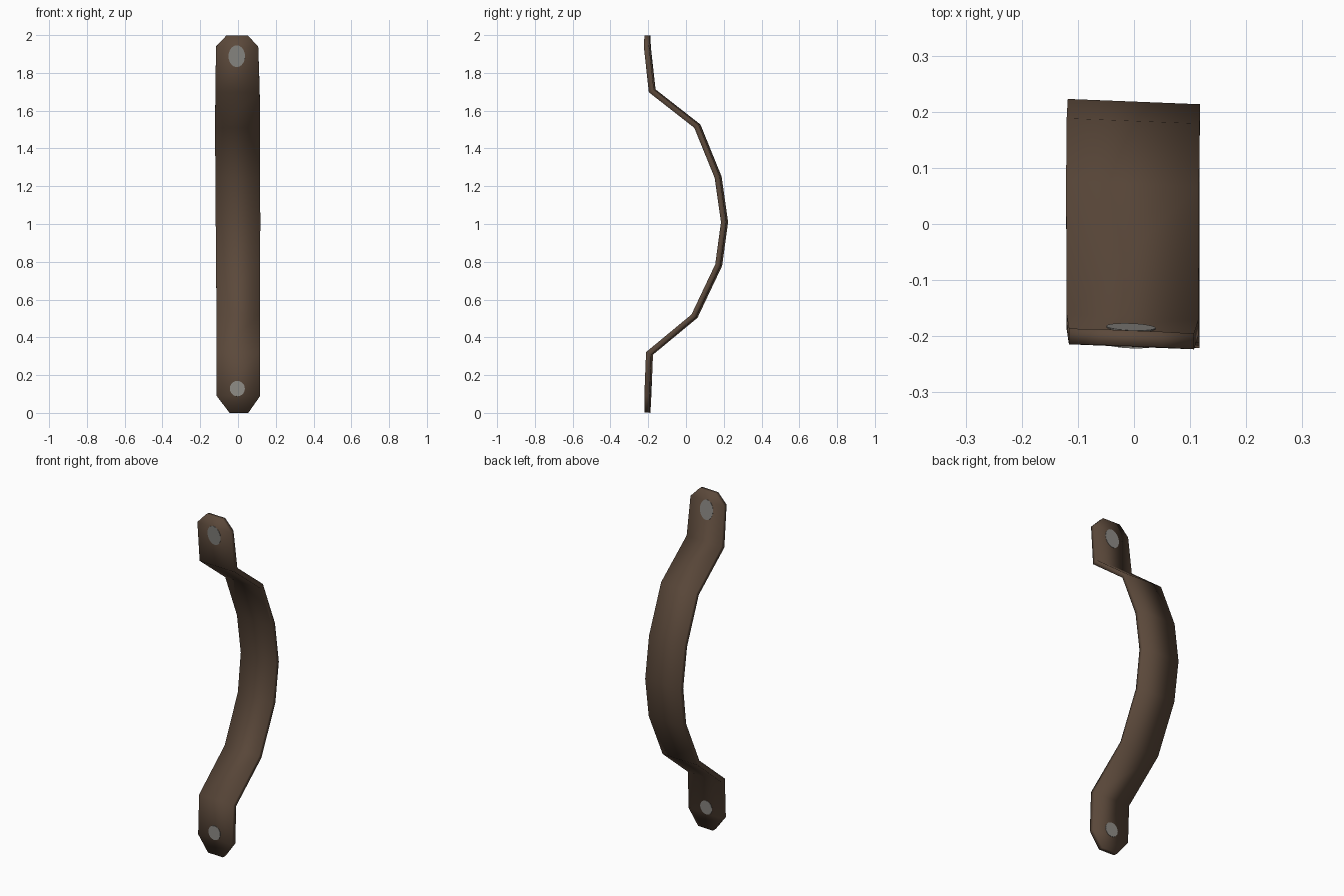
import bpy, bmesh
from mathutils import Vector, Matrix

if "Cube" in bpy.data.objects:
    bpy.data.objects.remove(bpy.data.objects["Cube"])

YAW = -0.04      # slight twist of the strap about z (dy per dx)
HALF = 0.014     # half thickness


def material(name, rgb):
    m = bpy.data.materials.new(name)
    m.diffuse_color = (*rgb, 1)
    m.use_nodes = True
    m.node_tree.nodes["Principled BSDF"].inputs["Base Color"].default_value = m.diffuse_color
    return m


def add_object(name, bm, mat, smooth):
    bmesh.ops.recalc_face_normals(bm, faces=bm.faces[:])
    for f in bm.faces:
        f.smooth = smooth
    me = bpy.data.meshes.new(name)
    bm.to_mesh(me)
    bm.free()
    ob = bpy.data.objects.new(name, me)
    bpy.context.collection.objects.link(ob)
    me.materials.append(mat)
    return ob


brown = material("dark_brown_metal", (0.105, 0.066, 0.043))
grey = material("grey_screw", (0.26, 0.25, 0.23))

# Strap centre line: y, z, left x, right x
stations = [
    (-0.204, 0.001, -0.045, 0.055),
    (-0.202, 0.090, -0.113, 0.117),
    (-0.193, 0.315, -0.113, 0.117),
    (0.045, 0.512, -0.114, 0.117),
    (0.173, 0.782, -0.116, 0.117),
    (0.204, 1.010, -0.118, 0.118),
    (0.170, 1.248, -0.120, 0.117),
    (0.060, 1.518, -0.121, 0.116),
    (-0.179, 1.705, -0.120, 0.115),
    (-0.205, 1.940, -0.116, 0.107),
    (-0.204, 1.999, -0.060, 0.050),
]

# Strap: rectangular section swept along the centre line with mitred bends
bm = bmesh.new()
pts = [Vector((s[0], s[1])) for s in stations]
rings = []
for i, (y, z, xl, xr) in enumerate(stations):
    a = (pts[i] - pts[max(i - 1, 0)])
    b = (pts[min(i + 1, len(pts) - 1)] - pts[i])
    a = a.normalized() if a.length else b.normalized()
    b = b.normalized() if b.length else a
    t = (a + b).normalized()
    h = HALF / max(t.dot(a), 0.5)
    n = Vector((t.y, -t.x)) * h
    rings.append([bm.verts.new((x, y + s * n.x + YAW * x, z + s * n.y))
                  for x, s in ((xl, -1), (xr, -1), (xr, 1), (xl, 1))])
for r, q in zip(rings, rings[1:]):
    for k in range(4):
        j = (k + 1) % 4
        bm.faces.new((r[k], r[j], q[j], q[k]))
bm.faces.new(rings[0])
bm.faces.new(rings[-1])
add_object("handle_strap", bm, brown, True)


# Screw heads: discs flush with both sides of the end plates
def screw(name, x, z, rx, rz, p, q):
    t = (q - p).normalized()
    y = p.x + (z - p.y) * (q.x - p.x) / (q.y - p.y) + YAW * x
    ax = Vector((1, YAW, 0)).normalized()
    up = Vector((0, t.x, t.y))
    nor = ax.cross(up).normalized()
    m = Matrix((ax * rx, up * rz, nor)).transposed().to_4x4()
    m.translation = (x, y, z)
    d = bmesh.new()
    bmesh.ops.create_cone(d, cap_ends=True, segments=20, radius1=1, radius2=1,
                          depth=2 * HALF + 0.004, matrix=m)
    add_object(name, d, grey, False)


screw("lower_screw", -0.003, 0.128, 0.040, 0.041, pts[1], pts[2])
screw("upper_screw", -0.006, 1.890, 0.044, 0.058, pts[8], pts[9])
